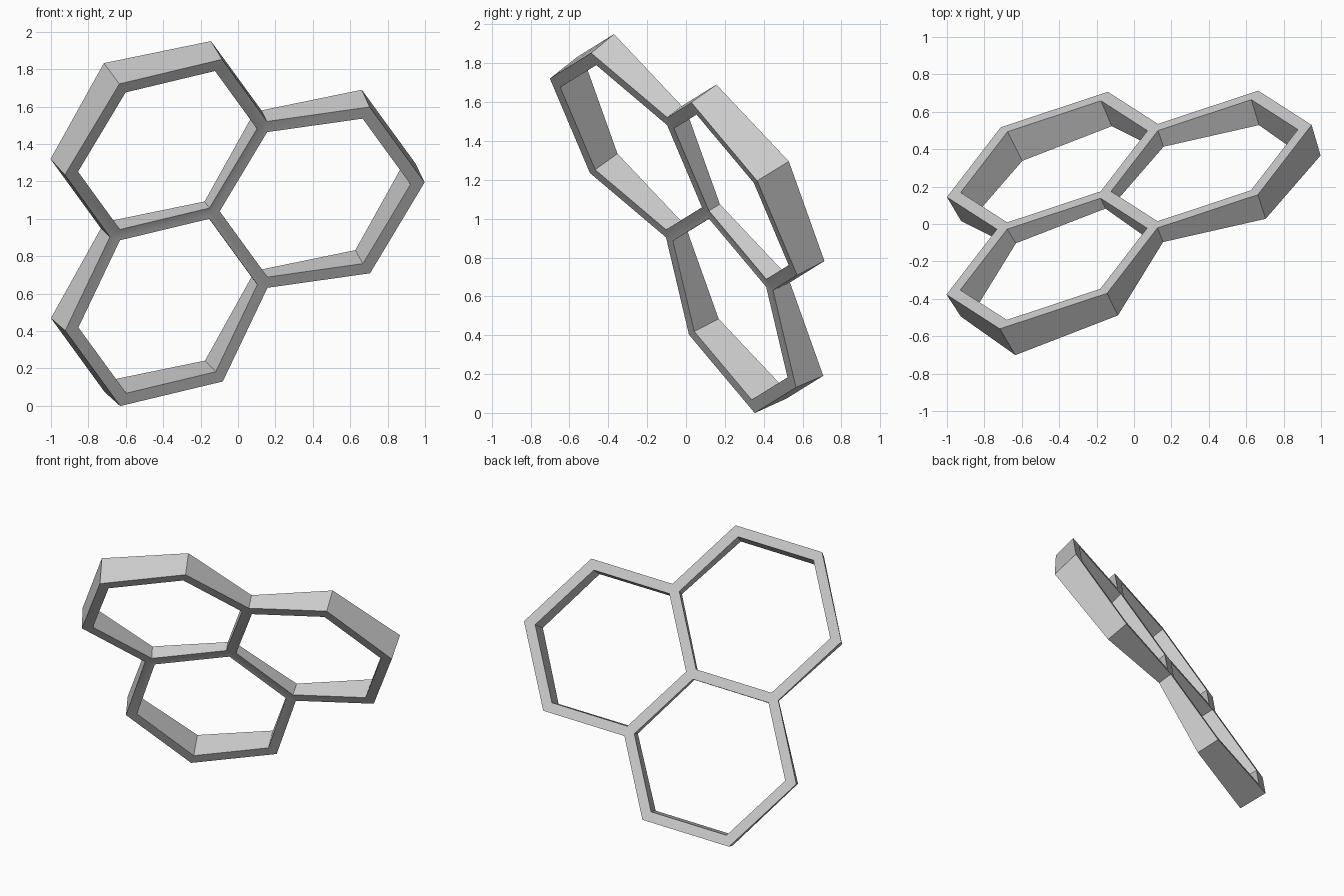
import bpy, bmesh
from math import cos, sin, radians
from mathutils import Matrix, Vector

cube = bpy.data.objects.get("Cube")
if cube:
    bpy.data.objects.remove(cube, do_unlink=True)

CELL = 0.576          # distance from the middle joint to each cell centre
OUTER = 0.615         # outer corner radius of a cell
INNER = 0.536         # corner radius of the opening
THIN, SLOPE = 0.066, 0.109   # thickness in the middle and its growth outwards
SHRINK = 0.979        # the front outline is slightly smaller


def polar(radius, degrees):
    a = radians(degrees)
    return Vector((radius * cos(a), radius * sin(a), 0))


CELL_ANGLES = (0, 120, 240)


def front_of(p):
    """Front point below a back point: each cell's front is its own tilted plane."""
    depth = THIN + SLOPE * max(p.dot(polar(1, a)) for a in CELL_ANGLES)
    return Vector((p.x * SHRINK, p.y * SHRINK, -depth))


# Three hexagonal rings that share their inner walls
bm = bmesh.new()


def quad(*points):
    bm.faces.new([bm.verts.new(p) for p in points])


for angle in CELL_ANGLES:
    centre = polar(CELL, angle)
    hole = [centre + polar(INNER, angle + 60 * i) for i in range(6)]
    rim = [centre + polar(OUTER, angle + 60 * i) for i in range(6)]
    rim[2], rim[4] = polar(OUTER, angle + 60), polar(OUTER, angle - 60)
    rim[3] = Vector((0, 0, 0))
    for i in range(6):
        j = (i + 1) % 6
        a, b, c, d = rim[i], rim[j], hole[j], hole[i]
        fa, fb, fc, fd = map(front_of, (a, b, c, d))
        quad(a, b, c, d)
        quad(fd, fc, fb, fa)
        quad(d, c, fc, fd)
        if 3 not in (i, j):       # walls next to the middle joint are shared
            quad(b, a, fa, fb)

bmesh.ops.remove_doubles(bm, verts=bm.verts, dist=0.0005)
bmesh.ops.recalc_face_normals(bm, faces=bm.faces)

# Lean the frame into place
across = Vector((0.930, 0.308, 0.191)).normalized()
back = Vector((-0.363, 0.795, 0.486))
back = (back - across * back.dot(across)).normalized()
lean = Matrix((across, back.cross(across), back)).transposed().to_4x4()
bm.transform(Matrix.Translation((-0.16, 0.162, 1.067)) @ lean)

mesh = bpy.data.meshes.new("honeycomb_frame")
bm.to_mesh(mesh)
bm.free()
frame = bpy.data.objects.new("honeycomb_frame", mesh)
bpy.context.collection.objects.link(frame)

# Plain grey finish
grey = bpy.data.materials.new("light_grey")
grey.use_nodes = True
colour = (0.6, 0.6, 0.6, 1)
grey.diffuse_color = colour
for node in grey.node_tree.nodes:
    if node.type == "BSDF_PRINCIPLED":
        node.inputs["Base Color"].default_value = colour
mesh.materials.append(grey)

bpy.ops.object.select_all(action="DESELECT")
frame.select_set(True)
bpy.context.view_layer.objects.active = frame
bpy.ops.object.shade_smooth_by_angle(angle=radians(30))
